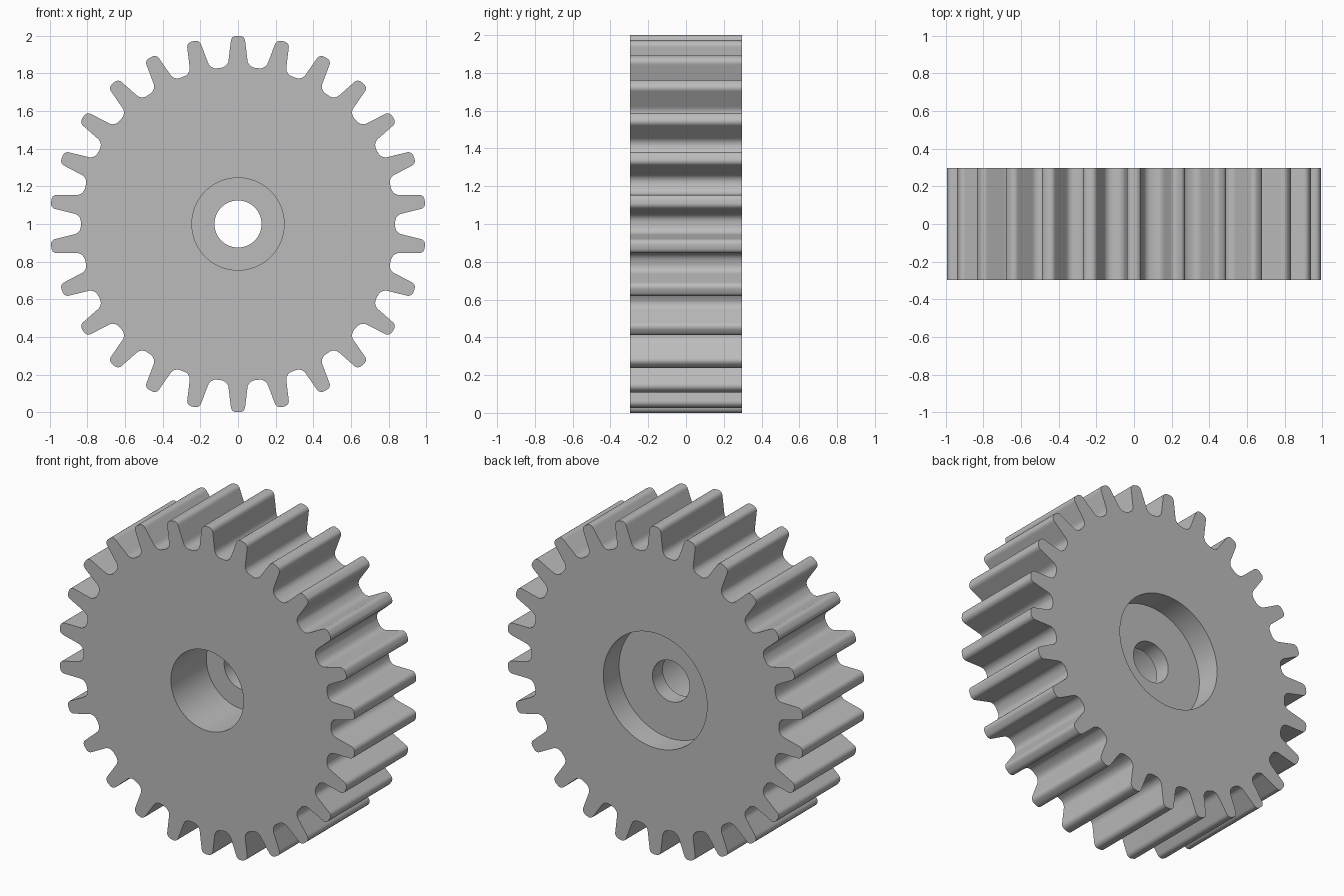
import bpy, bmesh
from math import sin, cos, pi

cube = bpy.data.objects.get("Cube")
if cube:
    bpy.data.objects.remove(cube, do_unlink=True)

TEETH = 26
TIP_R, ROOT_R = 1.0, 0.835
TIP_HALF, BASE_HALF = 0.038, 0.05
TIP_ROUND, ROOT_ROUND = 0.028, 0.04
HALF_DEPTH = 0.297
BORE_R, HOLE_R, RECESS_R = 0.245, 0.125, 0.35
WEB_FRONT, WEB_BACK = 0.045, 0.145
STEPS = 5


def half_tooth():
    """Radius and angle pairs from the tooth tip down to the valley."""
    pts = []
    for i in range(STEPS + 1):          # rounded tip corner
        t = i / STEPS * pi / 2
        pts.append((TIP_R - TIP_ROUND * (1 - cos(t)),
                    TIP_HALF - TIP_ROUND * (1 - sin(t))))
    for i in range(STEPS + 1):          # rounded root corner
        t = i / STEPS * pi / 2
        pts.append((ROOT_R + ROOT_ROUND * (1 - sin(t)),
                    BASE_HALF + ROOT_ROUND * (1 - cos(t))))
    return [(r, off / r) for r, off in pts]


# Full toothed outline in polar form
half = half_tooth()
tooth = [(r, -a) for r, a in reversed(half)] + [(TIP_R, 0)] + half
outline = [(r, a + k * 2 * pi / TEETH) for k in range(TEETH) for r, a in tooth]


def add_ring(bm, y, radius=None):
    """Toothed ring, or a plain circle when a radius is given."""
    return [bm.verts.new(((radius or r) * sin(a), y, 1 + (radius or r) * cos(a)))
            for r, a in outline]


bm = bmesh.new()
rings = [
    add_ring(bm, -HALF_DEPTH),              # front face
    add_ring(bm, -HALF_DEPTH, BORE_R),      # front bore
    add_ring(bm, WEB_FRONT, BORE_R),
    add_ring(bm, WEB_FRONT, HOLE_R),        # through hole
    add_ring(bm, WEB_BACK, HOLE_R),
    add_ring(bm, WEB_BACK, RECESS_R),       # back recess
    add_ring(bm, HALF_DEPTH, RECESS_R),
    add_ring(bm, HALF_DEPTH),               # back face
]
for a, b in zip(rings, rings[1:] + rings[:1]):
    for i in range(len(a)):
        j = (i + 1) % len(a)
        bm.faces.new((a[i], a[j], b[j], b[i]))
bmesh.ops.recalc_face_normals(bm, faces=bm.faces[:])

mesh = bpy.data.meshes.new("gear_wheel")
bm.to_mesh(mesh)
bm.free()
gear = bpy.data.objects.new("gear_wheel", mesh)
bpy.context.collection.objects.link(gear)

# Plain grey metal
grey = bpy.data.materials.new("plain_grey")
grey.use_nodes = True
colour = (0.5, 0.5, 0.5, 1)
grey.diffuse_color = colour
grey.node_tree.nodes["Principled BSDF"].inputs["Base Color"].default_value = colour
mesh.materials.append(grey)

# Smooth rounds, crisp rims
bpy.ops.object.select_all(action="DESELECT")
gear.select_set(True)
bpy.context.view_layer.objects.active = gear
bpy.ops.object.shade_smooth_by_angle(angle=pi / 6)
